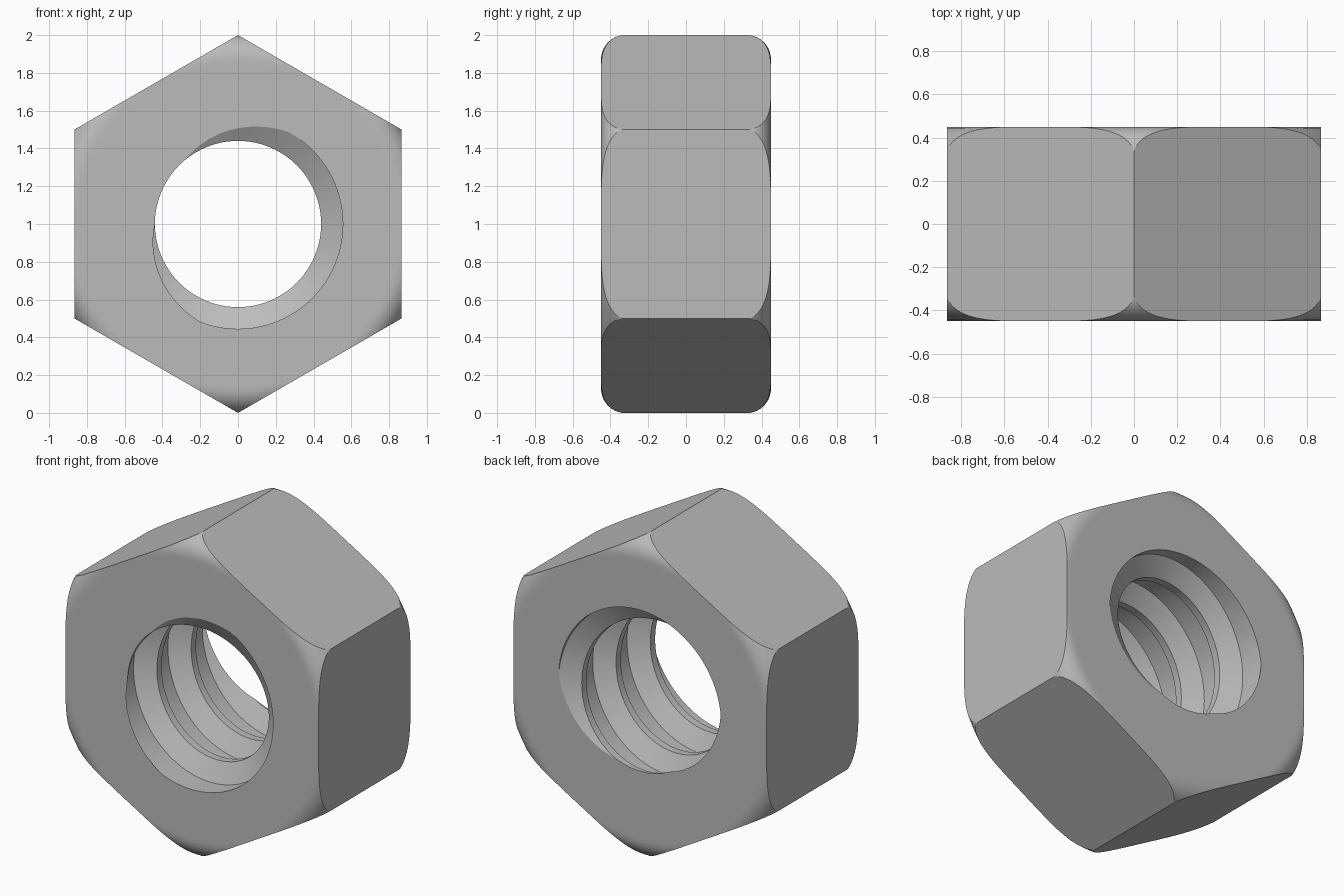
import bpy, bmesh, math
from mathutils import Vector

if "Cube" in bpy.data.objects:
    bpy.data.objects.remove(bpy.data.objects["Cube"], do_unlink=True)

HALF = 0.45            # half thickness along y
FILLET = 0.13          # rounding of the outer corners
OUTER = 1.001          # turned radius, just over the corners
APOTHEM = math.cos(math.pi / 6)
MINOR, MAJOR, PITCH = 0.44, 0.555, 0.335
START = math.radians(155)   # where the thread crest meets the front face
SEG = 96


def polar(r, a, y):
    return Vector((r * math.cos(a), y, r * math.sin(a) + 1))


def finish(bm, name):
    bmesh.ops.recalc_face_normals(bm, faces=bm.faces[:])
    mesh = bpy.data.meshes.new(name)
    bm.to_mesh(mesh)
    bm.free()
    ob = bpy.data.objects.new(name, mesh)
    bpy.context.collection.objects.link(ob)
    return ob


def make_body():
    """Turned blank with rounded rims, trimmed by six flats."""
    bm = bmesh.new()
    arc = [i * math.pi / 20 for i in range(11)]
    rim = [(OUTER - FILLET * (1 - math.cos(t)), HALF - FILLET * (1 - math.sin(t))) for t in arc]
    rim.append((OUTER - FILLET - 0.02, HALF))
    profile = [(r, -y) for r, y in reversed(rim)] + rim
    rings = [[bm.verts.new(polar(r, math.tau * k / SEG, y)) for k in range(SEG)] for r, y in profile]
    for a, b in zip(rings, rings[1:]):
        for k in range(SEG):
            n = (k + 1) % SEG
            bm.faces.new((a[k], a[n], b[n], b[k]))
    bm.faces.new(rings[0])
    bm.faces.new(rings[-1])
    for k in range(6):
        a = k * math.pi / 3
        bmesh.ops.bisect_plane(bm, geom=bm.verts[:] + bm.edges[:] + bm.faces[:],
                               plane_co=polar(APOTHEM, a, 0),
                               plane_no=(math.cos(a), 0, math.sin(a)), clear_outer=True)
        bmesh.ops.holes_fill(bm, edges=[e for e in bm.edges if e.is_boundary], sides=0)
    return finish(bm, "hex_nut")


def make_thread_cutter():
    """Right-handed helical core: crest, flank, wide root, flank."""
    bm = bmesh.new()
    steps = [(-0.07, MINOR), (0.07, MINOR), (0.26, MAJOR), (0.74, MAJOR)]
    rows = [(turn + f, r) for turn in range(-2, 6) for f, r in steps]
    cols = []
    for k in range(SEG):
        a = math.tau * k / SEG
        cols.append([bm.verts.new(polar(r, a, -HALF + PITCH * (t + (START - a) / math.tau)))
                     for t, r in rows])
    for k in range(SEG):
        wrap = len(steps) if k == SEG - 1 else 0
        here, there = cols[k], cols[(k + 1) % SEG]
        # one full turn shifts the rows by one pitch
        for j in range(wrap, len(rows) - 1):
            bm.faces.new((here[j], here[j + 1], there[j + 1 - wrap], there[j - wrap]))
    # close both ends towards the axis
    edges = [e for e in bm.edges if e.is_boundary]
    ends = {s: bm.verts.new((0, s, 1)) for s in (-1.1, 1.7)}
    for e in edges:
        y = (e.verts[0].co.y + e.verts[1].co.y) / 2
        bm.faces.new((e.verts[0], e.verts[1], ends[-1.1 if y < 0 else 1.7]))
    return finish(bm, "thread_cutter")


nut = make_body()
cutter = make_thread_cutter()
cutter.hide_render = True

# cut the threaded bore
mod = nut.modifiers.new("threaded_bore", "BOOLEAN")
mod.operation, mod.solver, mod.object = "DIFFERENCE", "EXACT", cutter
bpy.ops.object.select_all(action="DESELECT")
nut.select_set(True)
bpy.context.view_layer.objects.active = nut
bpy.ops.object.modifier_apply(modifier=mod.name)
bpy.data.objects.remove(cutter, do_unlink=True)

# plain grey metal
steel = bpy.data.materials.new("grey_metal")
steel.use_nodes = True
color = (0.5, 0.5, 0.5, 1)
steel.diffuse_color = color
steel.node_tree.nodes["Principled BSDF"].inputs["Base Color"].default_value = color
nut.data.materials.clear()
nut.data.materials.append(steel)
bpy.ops.object.shade_smooth_by_angle(angle=math.radians(20))
